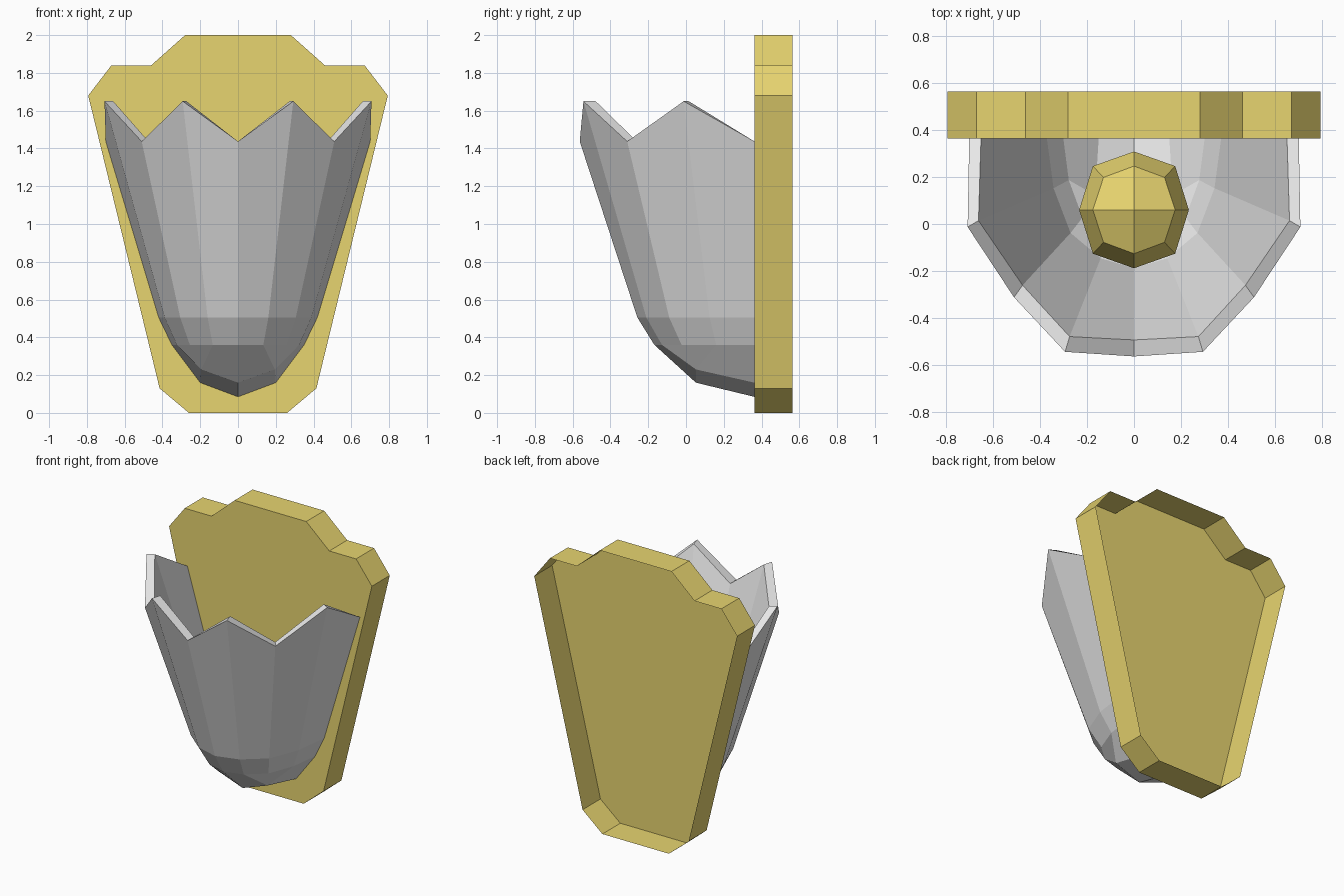
import bpy, bmesh, math

if "Cube" in bpy.data.objects:
    bpy.data.objects.remove(bpy.data.objects["Cube"])


def material(name, rgb):
    m = bpy.data.materials.new(name)
    m.diffuse_color = (*rgb, 1)
    m.use_nodes = True
    m.node_tree.nodes["Principled BSDF"].inputs["Base Color"].default_value = m.diffuse_color
    return m


YELLOW = material("warm_yellow", (0.80, 0.66, 0.16))
GREY = material("light_grey", (0.80, 0.80, 0.80))


def finish(name, bm, mat, recalc=True):
    if recalc:
        bmesh.ops.recalc_face_normals(bm, faces=bm.faces)
    me = bpy.data.meshes.new(name)
    bm.to_mesh(me)
    bm.free()
    me.materials.append(mat)
    ob = bpy.data.objects.new(name, me)
    bpy.context.collection.objects.link(ob)
    return ob


# Back plate: mirrored outline with side walls, open at the back (wall side)
FRONT, BACK = 0.3625, 0.5625
half = [(0.26, 0), (0.415, 0.13), (0.793, 1.68), (0.67, 1.84), (0.46, 1.84), (0.28, 2.0)]
outline = half + [(-x, z) for x, z in reversed(half)]
bm = bmesh.new()
front = [bm.verts.new((x, FRONT, z)) for x, z in outline]
back = [bm.verts.new((x, BACK, z)) for x, z in outline]
bm.faces.new(front)
for i in range(len(front)):
    j = (i + 1) % len(front)
    bm.faces.new((front[j], front[i], back[i], back[j]))
finish("back_plate", bm, YELLOW, recalc=False)


# Cup: half of a 16-sided bowl with a zigzag rim, as an outer and an inner shell
def cup_shell(bm, dx, dy, dz):
    def vert(i, rx, ry, z):
        a = i * math.pi / 8
        k = 1.03 if i in (2, 6) else 1
        return bm.verts.new((k * (rx - dx) * math.cos(a),
                             FRONT - k * (ry - dy) * math.sin(a), z))

    rim = [vert(i, 0.765, 0.98, 1.65) if i % 2 else vert(i, 0.70, 0.925, 1.437)
           for i in range(9)]
    mid = [vert(i, 0.42, 0.62, 0.505) for i in range(9)]
    low = [vert(i, 0.35, 0.53, 0.36 + dz * 0.4) for i in range(9)]
    for a, b in ((rim, mid), (mid, low)):
        for i in range(8):
            bm.faces.new((a[i], a[i + 1], b[i + 1], b[i]))
    # Gridded underside: edge midpoints, square corners and the lowest point
    inner = [vert(0, 0.20, 0.31, 0.16 + dz), None, vert(4, 0.20, 0.31, 0.16 + dz),
             None, vert(8, 0.20, 0.31, 0.16 + dz)]
    for j, s in ((1, 1), (3, -1)):
        inner[j] = bm.verts.new((s * (0.195 - dx * 0.6), FRONT - 0.31 + dy, 0.23 + dz))
    pole = bm.verts.new((0, FRONT, 0.085 + dz))
    for j in (1, 3):
        m0, c, m1 = inner[j - 1:j + 2]
        o = low[2 * j - 2:2 * j + 3]
        bm.faces.new((m0, c, m1, pole))
        bm.faces.new((m0, o[0], o[1], c))
        bm.faces.new((c, o[1], o[2], o[3]))
        bm.faces.new((c, o[3], o[4], m1))
    return rim


bm = bmesh.new()
outer = cup_shell(bm, 0, 0, 0)
inside = cup_shell(bm, 0.05, 0.07, 0.06)
for i in range(8):
    bm.faces.new((outer[i], outer[i + 1], inside[i + 1], inside[i]))
finish("cup", bm, GREY)


# Bulb inside the cup: a cube rounded once into a 24-quad ball
bm = bmesh.new()
bmesh.ops.create_cube(bm, size=2)
bmesh.ops.subdivide_edges(bm, edges=bm.edges[:], cuts=1, use_grid_fill=True)
RADIUS = (0.233, 0.248, 0.235)
CENTRE = (0, 0.06, 0.72)
for v in bm.verts:
    # face centres stay, edge middles and corners pull inwards
    k = {1: 1, 2: 0.75, 3: 0.556}[sum(abs(c) > 0.5 for c in v.co)]
    v.co = [CENTRE[n] + RADIUS[n] * k * v.co[n] for n in range(3)]
finish("bulb", bm, YELLOW)
